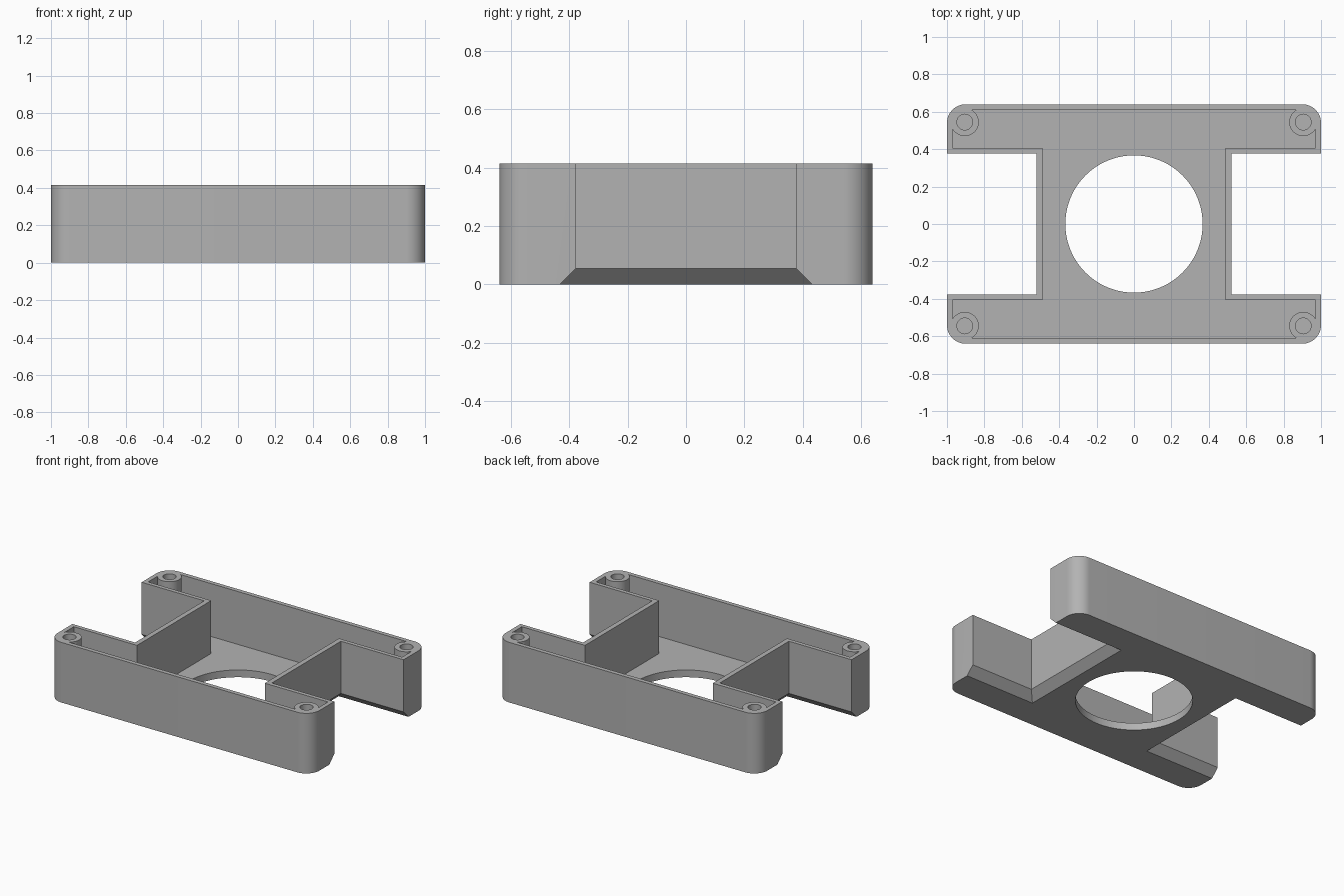
import bpy, bmesh, math

if "Cube" in bpy.data.objects:
    bpy.data.objects.remove(bpy.data.objects["Cube"])

HX, HY, H = 1.0, 0.64, 0.415        # half length, half width, height
FLOOR = 0.05
NX, NY = 0.522, 0.377               # side notch limits
WALL = 0.03
CHAMFER = 0.055
PX, PY, PR, SR = 0.905, 0.545, 0.075, 0.042   # corner posts and screw holes

grey = bpy.data.materials.new("grey plastic")
grey.diffuse_color = (0.45, 0.45, 0.45, 1)
grey.use_nodes = True
grey.node_tree.nodes["Principled BSDF"].inputs["Base Color"].default_value = grey.diffuse_color


def arc(cx, cy, r, a0, a1, n):
    return [(cx + r * math.cos(a0 + (a1 - a0) * i / n),
             cy + r * math.sin(a0 + (a1 - a0) * i / n)) for i in range(n + 1)]


def loft(name, layers):
    """Closed solid through matching outlines given as (points, z)."""
    bm = bmesh.new()
    rings = [[bm.verts.new((x, y, z)) for x, y in pts] for pts, z in layers]
    n = len(rings[0])
    for lo, hi in zip(rings, rings[1:]):
        for i in range(n):
            j = (i + 1) % n
            bm.faces.new((lo[i], lo[j], hi[j], hi[i]))
    bm.faces.new(rings[0])
    bm.faces.new(rings[-1])
    bmesh.ops.recalc_face_normals(bm, faces=bm.faces)
    me = bpy.data.meshes.new(name)
    bm.to_mesh(me)
    bm.free()
    me.materials.append(grey)
    ob = bpy.data.objects.new(name, me)
    bpy.context.collection.objects.link(ob)
    return ob


def four_way(quarter):
    """Mirror a first-quadrant outline into a full closed loop."""
    left = [(-x, y) for x, y in reversed(quarter)]
    top = quarter + left
    return top + [(-x, -y) for x, y in top]


def prism(name, pts, z0, z1):
    return loft(name, [(pts, z0), (pts, z1)])


def circle(cx, cy, r, n):
    return arc(cx, cy, r, 0, math.tau, n)[:-1]


# outer shell block with rounded corners
r = 0.1
body = prism("frame_tray", four_way(arc(HX - r, HY - r, r, 0, math.pi / 2, 16)), 0, H)
cutters = []

# side notches, flared outwards at the bottom edge
for s in (-1, 1):
    def notch(d):
        x, y = NX - d, NY + d
        return [(s * x, -y), (s * 1.3, -y), (s * 1.3, y), (s * x, y)]
    cutters.append(loft("notch_cutter", [
        (notch(CHAMFER + 0.1), -0.1), (notch(0), CHAMFER), (notch(0), H + 0.1)]))

# inner cavity, leaving the corner posts standing
ix, iy = HX - WALL, HY - WALL
a0 = -math.pi / 2 + math.asin((ix - PX) / PR)
a1 = -math.pi - math.asin((iy - PY) / PR)
post = arc(PX, PY, PR, a0, a1, 28)
quarter = [(NX - WALL - 0.004, NY + WALL - 0.002), (ix, NY + WALL - 0.002)] + post
cutters.append(prism("cavity_cutter", four_way(quarter), FLOOR, H + 0.1))

# large central opening and the four blind screw holes
cutters.append(prism("opening_cutter", circle(0, 0, 0.367, 96), -0.1, H + 0.2))
for sx in (-1, 1):
    for sy in (-1, 1):
        cutters.append(prism("screw_cutter", circle(sx * PX, sy * PY, SR, 32),
                             FLOOR, H + 0.1))

for c in cutters:
    c.hide_render = True
    m = body.modifiers.new(c.name, 'BOOLEAN')
    m.operation, m.solver, m.object = 'DIFFERENCE', 'EXACT', c

# bake the cuts and remove the helpers
deps = bpy.context.evaluated_depsgraph_get()
cut = bpy.data.meshes.new_from_object(body.evaluated_get(deps))
body.modifiers.clear()
body.data = cut
for c in cutters:
    bpy.data.objects.remove(c)

bpy.context.view_layer.objects.active = body
body.select_set(True)
bpy.ops.object.shade_smooth_by_angle(angle=math.radians(30))
